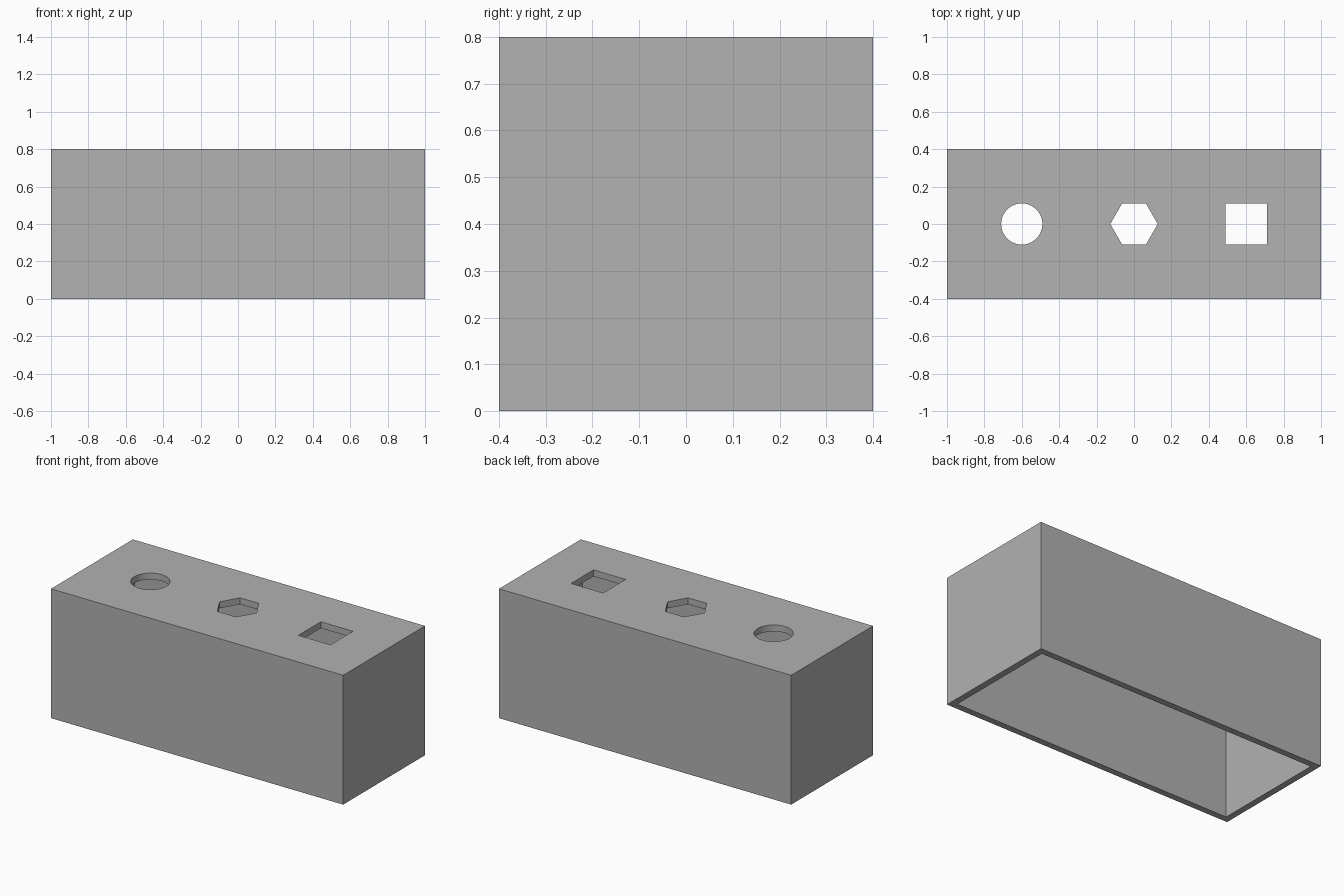
import bpy
import math

if "Cube" in bpy.data.objects:
    bpy.data.objects.remove(bpy.data.objects["Cube"], do_unlink=True)

LENGTH, DEPTH, HEIGHT = 2.0, 0.8, 0.8
WALL = 0.04
HOLE = 0.11      # half width of each hole
SPACING = 0.6    # distance between hole centres

grey = bpy.data.materials.new("grey")
grey.use_nodes = True
colour = (0.445, 0.445, 0.445, 1)
grey.diffuse_color = colour
grey.node_tree.nodes["Principled BSDF"].inputs["Base Color"].default_value = colour


def block(name, size, centre):
    bpy.ops.mesh.primitive_cube_add(size=1, location=centre)
    obj = bpy.context.object
    obj.name = name
    obj.scale = size
    bpy.ops.object.transform_apply(location=True, rotation=False, scale=True)
    obj.data.materials.append(grey)
    return obj


def prism_cutter(name, sides, radius, x, turn=0):
    bpy.ops.mesh.primitive_cylinder_add(
        vertices=sides, radius=radius, depth=WALL * 4,
        location=(x, 0, HEIGHT), rotation=(0, 0, turn))
    obj = bpy.context.object
    obj.name = name
    obj.data.materials.append(grey)
    return obj


# Box body
box = block("shape_sorter_box", (LENGTH, DEPTH, HEIGHT), (0, 0, HEIGHT / 2))

# Cavity, open at the bottom, and the three holes in the lid
cutters = [
    block("cavity_cutter",
          (LENGTH - 2 * WALL, DEPTH - 2 * WALL, HEIGHT),
          (0, 0, HEIGHT / 2 - WALL)),
    prism_cutter("round_hole_cutter", 64, HOLE, -SPACING),
    prism_cutter("hexagon_hole_cutter", 6, HOLE / math.cos(math.pi / 6), 0, math.pi / 6),
    prism_cutter("square_hole_cutter", 4, HOLE * math.sqrt(2), SPACING, math.pi / 4),
]

bpy.ops.object.select_all(action="DESELECT")
box.select_set(True)
bpy.context.view_layer.objects.active = box
for cutter in cutters:
    cut = box.modifiers.new(cutter.name, "BOOLEAN")
    cut.operation = "DIFFERENCE"
    cut.solver = "EXACT"
    cut.object = cutter
    bpy.ops.object.modifier_apply(modifier=cut.name)
    bpy.data.objects.remove(cutter, do_unlink=True)

# Smooth the round hole wall, keep every other edge sharp
bpy.ops.object.shade_smooth_by_angle(angle=math.radians(30))
